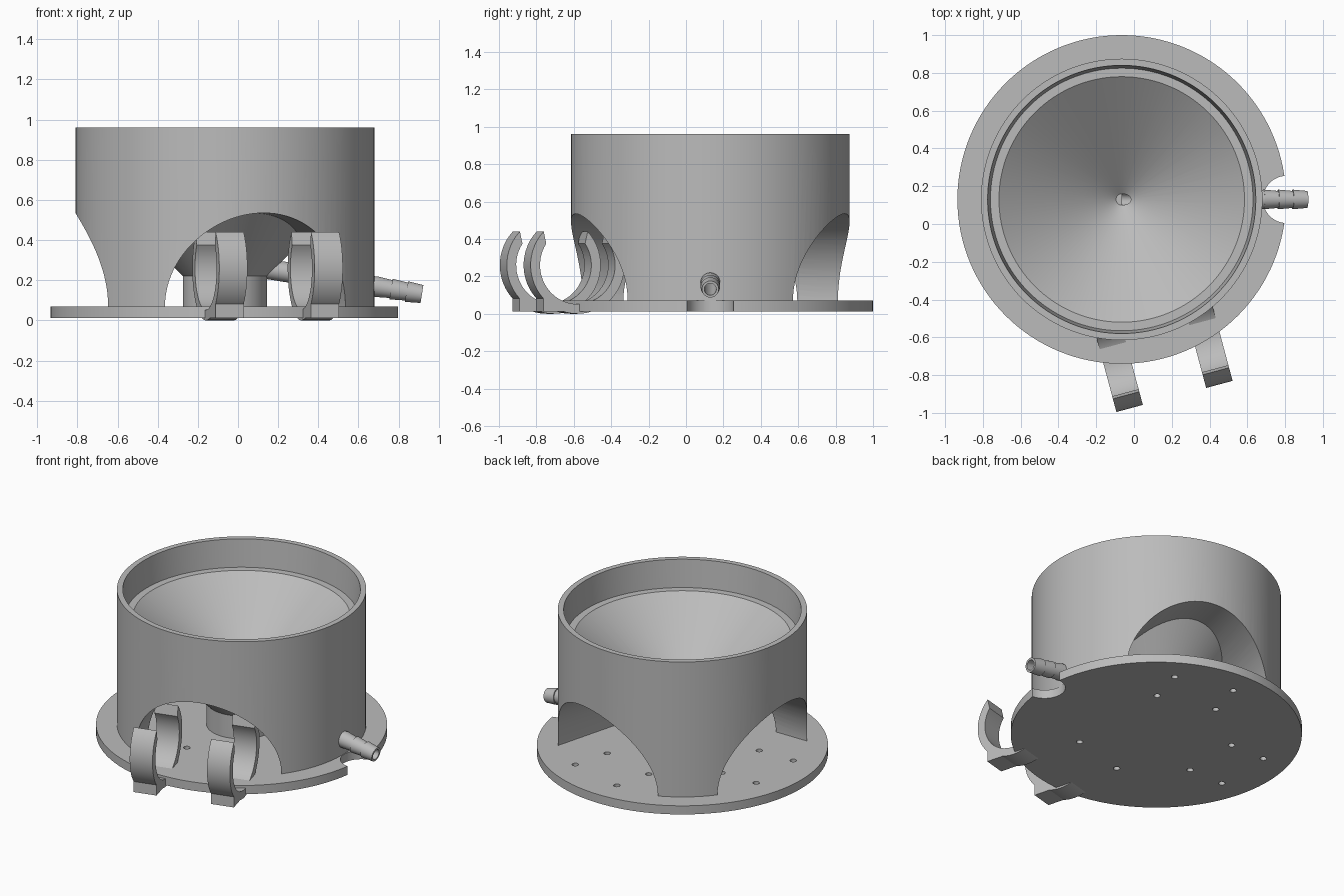
import bpy, bmesh, math
from mathutils import Matrix, Vector

if "Cube" in bpy.data.objects:
    bpy.data.objects.remove(bpy.data.objects["Cube"])

GREY = (0.5, 0.5, 0.5, 1)
mat = bpy.data.materials.new("light_grey")
mat.use_nodes = True
mat.diffuse_color = GREY
mat.node_tree.nodes["Principled BSDF"].inputs["Base Color"].default_value = GREY
mat.node_tree.nodes["Principled BSDF"].inputs["Roughness"].default_value = 0.6

parts = []
CENTRE = Vector((-0.065, 0.13, 0))
ARCHES = [math.radians(a) for a in (75, 180, 285)]


def make(name, bm, matrix=None, part=True):
    bmesh.ops.remove_doubles(bm, verts=bm.verts, dist=1e-5)
    bmesh.ops.recalc_face_normals(bm, faces=bm.faces)
    if matrix:
        bm.transform(matrix)
    mesh = bpy.data.meshes.new(name)
    bm.to_mesh(mesh)
    bm.free()
    obj = bpy.data.objects.new(name, mesh)
    bpy.context.collection.objects.link(obj)
    obj.data.materials.append(mat)
    if part:
        parts.append(obj)
    else:
        obj.hide_render = True
    return obj


def lathe(name, profile, segments=96, matrix=None, part=True):
    # profile of (radius, height), both ends on the axis
    bm = bmesh.new()
    verts = [bm.verts.new((r, 0, z)) for r, z in profile]
    edges = [bm.edges.new(p) for p in zip(verts, verts[1:])]
    bmesh.ops.spin(bm, geom=verts + edges, axis=(0, 0, 1), cent=(0, 0, 0),
                   angle=math.tau, steps=segments, use_merge=True)
    return make(name, bm, matrix, part)


def rod(name, radius, start, end, segments=48, matrix=None, part=False):
    return lathe(name, [(0, start), (radius, start), (radius, end), (0, end)],
                 segments, matrix, part)


def prism(name, profile, width, matrix):
    # outline in the x-z plane, extruded evenly along y
    bm = bmesh.new()
    face = bm.faces.new([bm.verts.new((x, -width / 2, z)) for x, z in profile])
    out = bmesh.ops.extrude_face_region(bm, geom=[face])
    moved = [v for v in out["geom"] if isinstance(v, bmesh.types.BMVert)]
    bmesh.ops.translate(bm, verts=moved, vec=(0, width, 0))
    return make(name, bm, matrix)


def cut(obj, cutters):
    bpy.context.view_layer.objects.active = obj
    for cutter in cutters:
        mod = obj.modifiers.new("cut", "BOOLEAN")
        mod.operation = "DIFFERENCE"
        mod.solver = "EXACT"
        mod.object = cutter
        bpy.ops.object.modifier_apply(modifier=mod.name)


def turn(angle):
    return Matrix.Rotation(angle, 4, "Z")


# Sideways axis: local z becomes +x
SIDEWAYS = Matrix.Rotation(math.pi / 2, 4, "Y")

# Main parts
base = lathe("base_plate", [(0, 0.013), (0.87, 0.013), (0.87, 0.07), (0, 0.07)], 128)
shell = lathe("outer_shell", [(0, 0.06), (0.745, 0.06), (0.745, 0.96), (0.71, 0.96),
                              (0.695, 0.78), (0.65, 0.75), (0, 0.27)], 128)
funnel = lathe("funnel", [(0, 0.06), (0.21, 0.06), (0.21, 0.22), (0.70, 0.71),
                          (0.70, 0.78), (0.65, 0.78), (0.03, 0.30), (0, 0.30)], 128)

# Drain pipe with barbed end, sloping down towards +x
slope = Matrix.Translation((0, 0, 0.29)) @ Matrix.Rotation(math.radians(9.2), 4, "Y") @ SIDEWAYS
barbs = [(0, 0.16), (0.05, 0.16), (0.05, 0.76)]
for start in (0.76, 0.838, 0.916):
    barbs += [(0.052, start), (0.045, start + 0.078)]
pipe = lathe("barbed_drain", barbs + [(0, 0.994)], 32, slope)

# Cutters: arches, drain channel, plate notch and screw holes
arches = [rod("arch_cutter", 0.465, 0, 1.2, 96,
              turn(a) @ Matrix.Translation((0, 0, 0.07)) @ SIDEWAYS, False) for a in ARCHES]
channel = rod("channel_cutter", 0.032, 0, 1.2, 32, slope)
notch = rod("notch_cutter", 0.125, -0.1, 0.2, 64, Matrix.Translation((0.873, 0, 0)))
holes = []
for a in ARCHES:
    for along in (0.425, 0.673):
        if a == ARCHES[2] and along > 0.5:
            continue
        for side in (-0.193, 0.193):
            place = turn(a) @ Matrix.Translation((along, side, 0))
            holes.append(rod("hole_cutter", 0.02, -0.1, 0.2, 16, place))

cut(shell, arches + [channel])
cut(funnel, [channel])
cut(pipe, [channel])
cut(base, [notch] + holes)
for cutter in arches + holes + [channel, notch]:
    bpy.data.objects.remove(cutter)

# Two open spring clips on the front edge of the plate
OUTER, INNER, MID, STEPS = 0.26, 0.208, 0.26, 40
top_out = math.asin(0.18 / OUTER)
top_in = math.asin(0.115 / INNER)


def arc(radius, lift):
    sweep = math.pi + 2 * lift
    angles = [lift - sweep * i / STEPS for i in range(STEPS + 1)]
    return [(radius * math.cos(t), MID + radius * math.sin(t)) for t in angles]


ring = arc(OUTER, top_out) + arc(INNER, top_in)[::-1]
foot = [(0.02, 0.013), (0.19, 0.013), (0.19, 0.083), (0.10, 0.07), (0.02, 0.045)]
for label, side in (("right", -0.246), ("left", 0.246)):
    place = turn(ARCHES[2]) @ Matrix.Translation((0.82, side, 0))
    prism(label + "_clip", ring, 0.145, place)
    prism(label + "_clip_foot", foot, 0.145, place)

# Centre everything and smooth the round surfaces
bpy.ops.object.select_all(action="DESELECT")
for obj in parts:
    obj.location = CENTRE
    obj.select_set(True)
bpy.context.view_layer.objects.active = parts[0]
bpy.ops.object.shade_smooth_by_angle(angle=math.radians(25))
